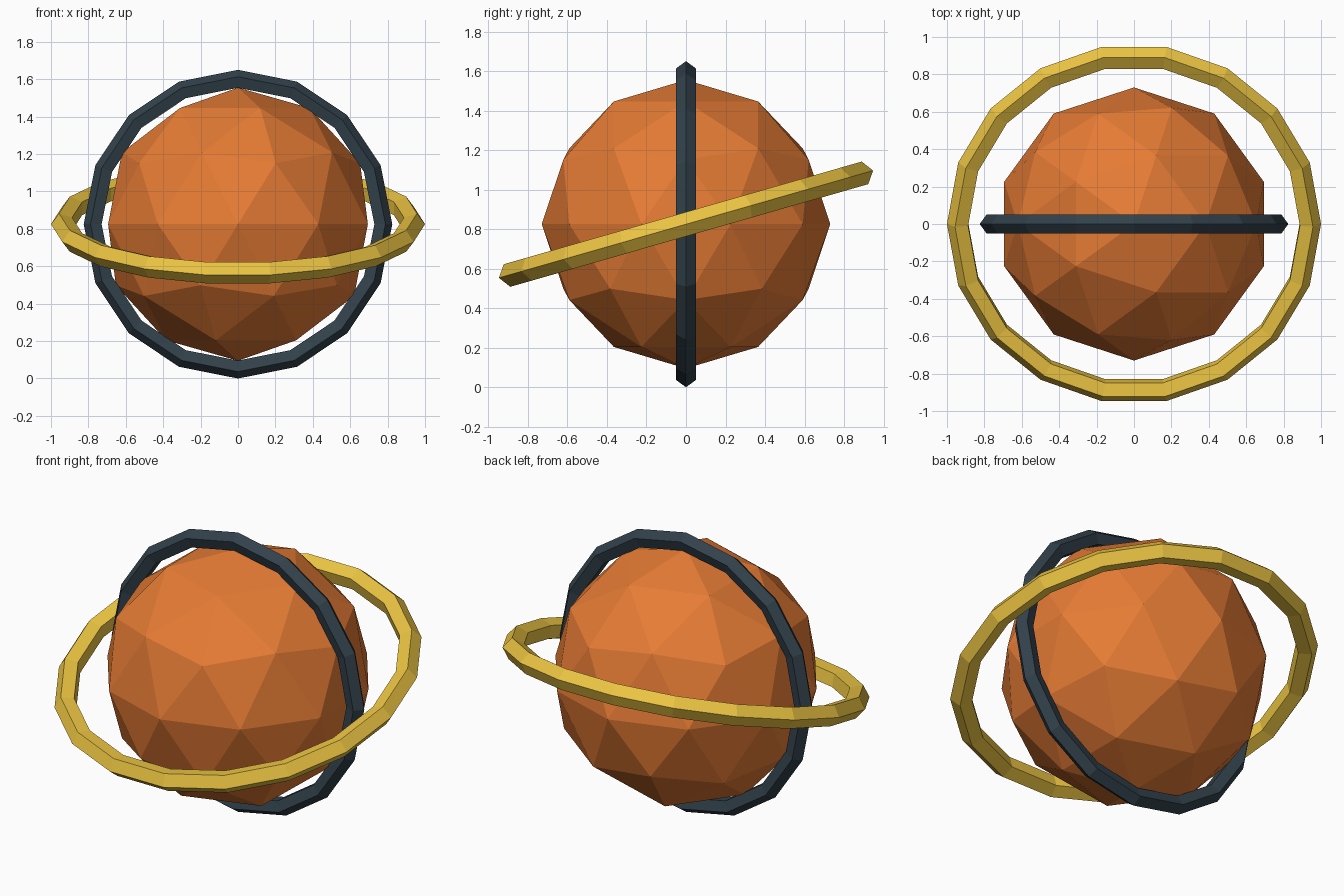
import bpy
from math import radians

if "Cube" in bpy.data.objects:
    bpy.data.objects.remove(bpy.data.objects["Cube"])

CENTRE = (0, 0, 0.825)


def finish(name, colour):
    obj = bpy.context.object
    obj.name = name
    mat = bpy.data.materials.new(name + "_colour")
    mat.diffuse_color = (*colour, 1)
    mat.use_nodes = True
    mat.node_tree.nodes["Principled BSDF"].inputs["Base Color"].default_value = mat.diffuse_color
    obj.data.materials.append(mat)
    return obj


def ring(name, major, minor, segments, tilt, colour):
    # pentagonal cross-section with one corner pointing outwards
    bpy.ops.mesh.primitive_torus_add(
        major_segments=segments, minor_segments=5,
        major_radius=major, minor_radius=minor,
        location=CENTRE, rotation=(radians(tilt), 0, 0))
    return finish(name, colour)


# faceted central ball
bpy.ops.mesh.primitive_ico_sphere_add(subdivisions=2, radius=0.73, location=CENTRE)
finish("core_ball", (0.79, 0.20, 0.035))

# tilted outer ring and upright inner ring
ring("tilted_ring", 0.9375, 0.0625, 18, 16, (0.83, 0.55, 0.055))
ring("upright_ring", 0.772, 0.053, 16, 90, (0.032, 0.053, 0.07))
